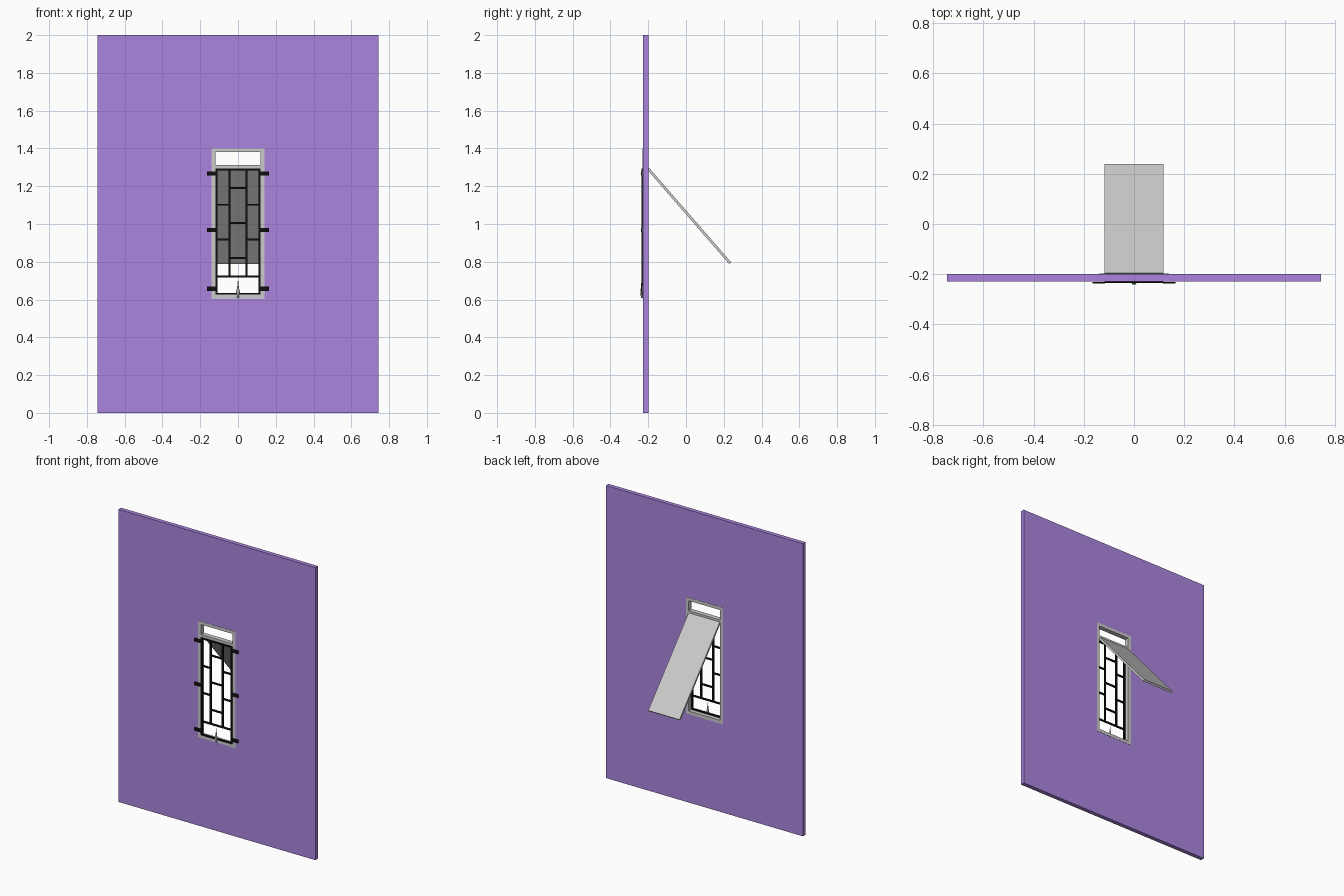
import bpy, bmesh, math

if "Cube" in bpy.data.objects:
    bpy.data.objects.remove(bpy.data.objects["Cube"])


def material(name, rgb):
    m = bpy.data.materials.new(name)
    m.diffuse_color = (*rgb, 1)
    m.use_nodes = True
    m.node_tree.nodes["Principled BSDF"].inputs["Base Color"].default_value = m.diffuse_color
    return m


purple = material("purple_plaster", (0.41, 0.235, 0.73))
black = material("black_iron", (0.005, 0.005, 0.005))


def finish(name, bm, mat=None):
    bmesh.ops.recalc_face_normals(bm, faces=bm.faces[:])
    me = bpy.data.meshes.new(name)
    bm.to_mesh(me)
    bm.free()
    ob = bpy.data.objects.new(name, me)
    bpy.context.collection.objects.link(ob)
    if mat:
        me.materials.append(mat)
    return ob


def add_box(bm, x0, x1, y0, y1, z0, z1):
    vs = bmesh.ops.create_cube(bm, size=1)["verts"]
    for v in vs:
        v.co.x = x1 if v.co.x > 0 else x0
        v.co.y = y1 if v.co.y > 0 else y0
        v.co.z = z1 if v.co.z > 0 else z0


def add_ring(bm, outer, inner, y0, y1):
    """Rectangular slab with a rectangular hole; rects are half width, z0, z1."""
    loops = []
    for y in (y0, y1):
        for w, a, b in (outer, inner):
            loops.append([bm.verts.new((x, y, z))
                          for x, z in ((-w, a), (w, a), (w, b), (-w, b))])
    fo, fi, bo, bi = loops
    for p, q in ((fo, fi), (fi, bi), (bi, bo), (bo, fo)):
        for i in range(4):
            j = (i + 1) % 4
            bm.faces.new((p[i], p[j], q[j], q[i]))


# Wall with window opening
bm = bmesh.new()
add_ring(bm, (0.745, 0, 2), (0.139, 0.605, 1.40), -0.228, -0.199)
finish("wall", bm, purple)

# Window frame with transom
bm = bmesh.new()
add_ring(bm, (0.14, 0.604, 1.401), (0.118, 0.626, 1.38), -0.2295, -0.1975)
add_box(bm, -0.118, 0.118, -0.2295, -0.1975, 1.29, 1.312)
finish("window_frame", bm)

# Iron grille: border, two uprights and staggered rungs
G0, G1 = -0.235, -0.225
bm = bmesh.new()
add_ring(bm, (0.118, 0.626, 1.294), (0.108, 0.636, 1.284), G0, G1)
t = 0.005
for x in (-0.046, 0.046):
    add_box(bm, x - t, x + t, G0, G1, 0.722, 1.284)
add_box(bm, -0.108, 0.108, G0, G1, 0.717, 0.727)
for z in (1.102, 0.917):
    for s in (-1, 1):
        a, b = sorted((s * 0.051, s * 0.108))
        add_box(bm, a, b, G0, G1, z - t, z + t)
for z in (1.19, 1.006, 0.819):
    add_box(bm, -0.041, 0.041, G0, G1, z - t, z + t)
finish("grille", bm, black)

# Mounting tabs on both sides
bm = bmesh.new()
for z in (1.267, 0.968, 0.657):
    for s in (-1, 1):
        a, b = sorted((s * 0.115, s * 0.165))
        add_box(bm, a, b, -0.237, -0.231, z - 0.011, z + 0.011)
finish("grille_tabs", bm, black)

# Small spear ornament at the foot of the grille
bm = bmesh.new()
prev = None
for z, rx, ry in ((0.608, 0.004, 0.003), (0.622, 0.006, 0.005),
                  (0.642, 0.010, 0.007), (0.662, 0.005, 0.004),
                  (0.702, 0.0008, 0.0008)):
    ring = [bm.verts.new((rx * math.cos(i * math.pi / 4),
                          -0.235 + ry * math.sin(i * math.pi / 4), z))
            for i in range(8)]
    if prev:
        for i in range(8):
            j = (i + 1) % 8
            bm.faces.new((prev[i], prev[j], ring[j], ring[i]))
    else:
        bm.faces.new(ring)
    prev = ring
bm.faces.new(prev)
finish("spear_ornament", bm)

# Top-hung sash swung open to the back
bm = bmesh.new()
add_box(bm, -0.118, 0.118, -0.014, 0, -0.664, 0)
sash = finish("open_sash", bm)
sash.location = (0, -0.196, 1.298)
sash.rotation_euler.x = math.radians(41)
